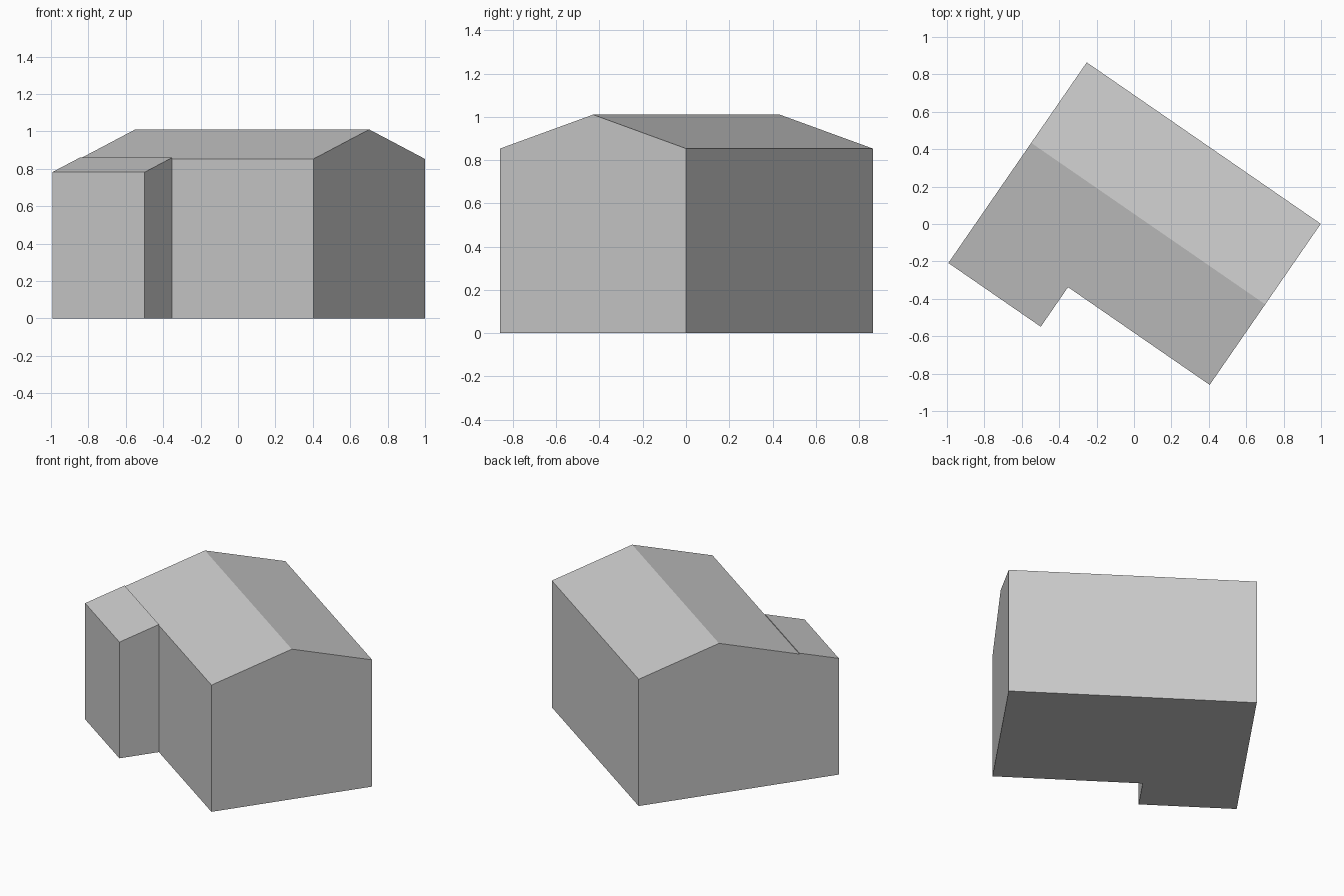
import bpy, bmesh, math
from mathutils import Matrix, Vector

cube = bpy.data.objects.get("Cube")
if cube:
    bpy.data.objects.remove(cube, do_unlink=True)

grey = bpy.data.materials.new("plain grey")
grey.use_nodes = True
colour = (0.6, 0.6, 0.6, 1)
grey.diffuse_color = colour
grey.node_tree.nodes["Principled BSDF"].inputs["Base Color"].default_value = colour

LENGTH, WIDTH = 1.52, 1.046
EAVE, RIDGE = 0.853, 1.01
PLACE = Matrix.Translation((0.076, 0.002, 0)) @ Matrix.Rotation(math.radians(-34.6), 4, "Z")


def extrude_section(name, section, start, length):
    """Extrude a (y, z) cross-section along the building's length."""
    bm = bmesh.new()
    face = bm.faces.new([bm.verts.new((start, y, z)) for y, z in section])
    result = bmesh.ops.extrude_face_region(bm, geom=[face])
    moved = [v for v in result["geom"] if isinstance(v, bmesh.types.BMVert)]
    bmesh.ops.translate(bm, verts=moved, vec=Vector((length, 0, 0)))
    # The starting face is kept as the closing gable
    if not face.is_valid or all(len(e.link_faces) == 2 for e in bm.edges) is False:
        bmesh.ops.holes_fill(bm, edges=[e for e in bm.edges if e.is_boundary])
    bmesh.ops.recalc_face_normals(bm, faces=bm.faces)
    bm.transform(PLACE)
    mesh = bpy.data.meshes.new(name)
    bm.to_mesh(mesh)
    bm.free()
    mesh.materials.append(grey)
    obj = bpy.data.objects.new(name, mesh)
    bpy.context.collection.objects.link(obj)
    return obj


half = WIDTH / 2

# Main building with a gabled roof
extrude_section("main_building",
                [(-half, 0), (half, 0), (half, EAVE), (0, RIDGE), (-half, EAVE)],
                -LENGTH / 2, LENGTH)

# Lean-to annex against the front long wall
outer = -half - 0.257
extrude_section("annex",
                [(outer, 0), (-half, 0), (-half, EAVE + 0.006), (outer, 0.782)],
                -LENGTH / 2, 0.6)
